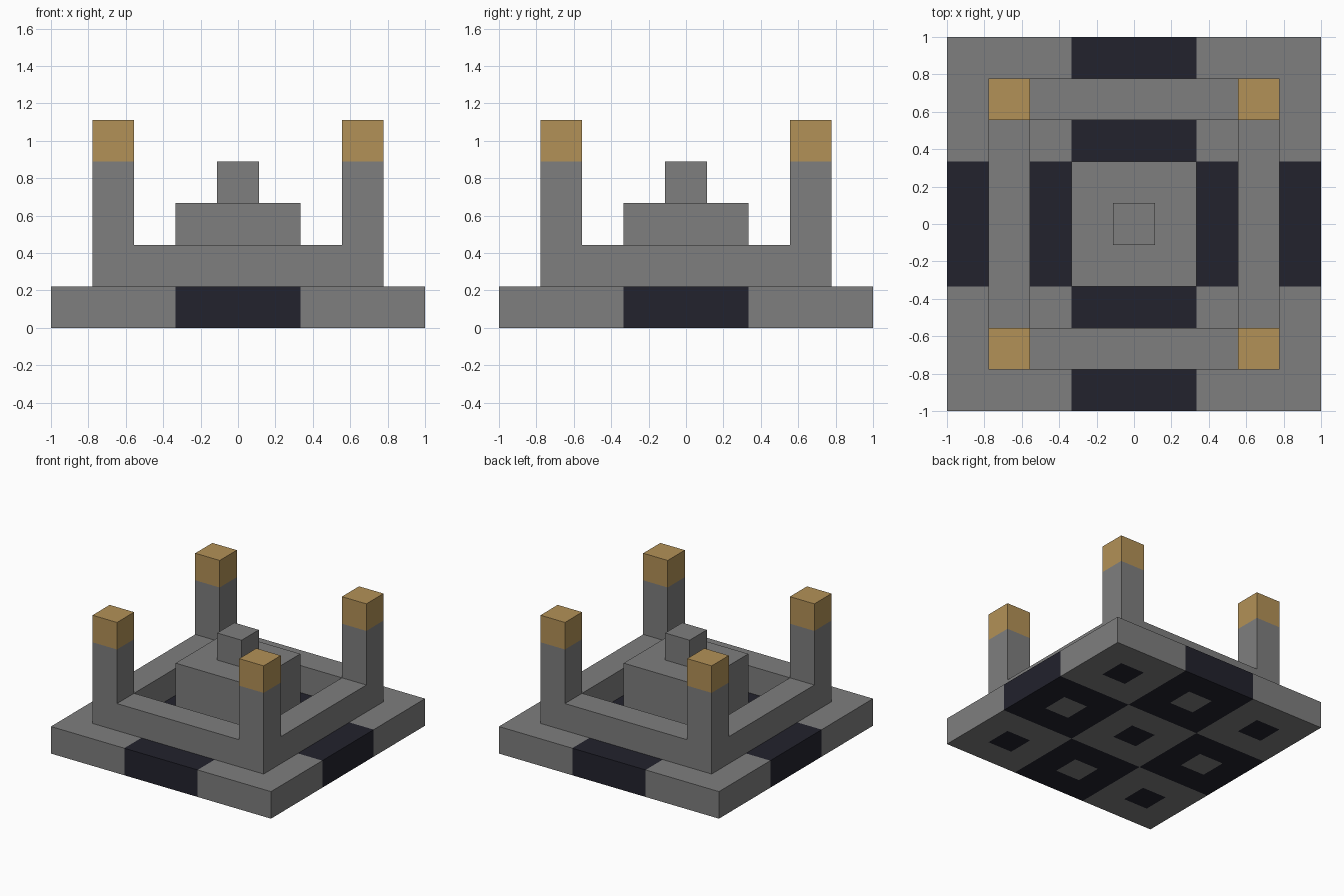
import bpy
import bmesh
from mathutils import Vector

if "Cube" in bpy.data.objects:
    bpy.data.objects.remove(bpy.data.objects["Cube"])

U = 2 / 9  # side of one building block


def material(name, rgb):
    mat = bpy.data.materials.new(name)
    mat.use_nodes = True
    color = (*rgb, 1)
    mat.diffuse_color = color
    mat.node_tree.nodes["Principled BSDF"].inputs["Base Color"].default_value = color
    return mat


stone = material("grey stone", (0.21, 0.21, 0.21))
dark = material("dark slate", (0.016, 0.016, 0.026))
gold = material("dull gold", (0.45, 0.285, 0.095))


def flat_grid(blocks, level):
    """Square grid of block-sized faces at a given level."""
    bm = bmesh.new()
    bmesh.ops.create_grid(bm, x_segments=blocks, y_segments=blocks, size=blocks * U / 2)
    bmesh.ops.translate(bm, verts=bm.verts, vec=(0, 0, level * U))
    return bm


def raise_faces(bm, faces, blocks):
    """Extrude faces upwards and return the new top faces."""
    result = bmesh.ops.extrude_face_region(bm, geom=faces)["geom"]
    verts = [g for g in result if isinstance(g, bmesh.types.BMVert)]
    bmesh.ops.translate(bm, verts=verts, vec=(0, 0, blocks * U))
    return [g for g in result if isinstance(g, bmesh.types.BMFace)]


def reach(face):
    """Distances of a face from the two centre lines, in blocks."""
    c = face.calc_center_median() / U
    return abs(c.x), abs(c.y)


def finish(bm, name, mats, rule=None):
    bmesh.ops.recalc_face_normals(bm, faces=bm.faces)
    for face in bm.faces:
        face.material_index = rule(face.calc_center_median()) if rule else 0
    mesh = bpy.data.meshes.new(name)
    bm.to_mesh(mesh)
    bm.free()
    for mat in mats:
        mesh.materials.append(mat)
    bpy.context.collection.objects.link(bpy.data.objects.new(name, mesh))


# Base slab: three by three checker, each tile with an opposite centre block
def checker(center):
    i, j = (round(v / U * 0.99) + 4 for v in center.xy)
    odd_tile = (i // 3 + j // 3) % 2
    tile_center = i % 3 == 1 and j % 3 == 1
    return int(odd_tile != tile_center)


bm = flat_grid(9, 0)
raise_faces(bm, bm.faces[:], 1)
finish(bm, "base_slab", [stone, dark], checker)

# Low square wall with four gold-capped corner pillars
bm = flat_grid(7, 1)
inner = [f for f in bm.faces if max(reach(f)) < 2.5]
bmesh.ops.delete(bm, geom=inner, context="FACES")
top = raise_faces(bm, bm.faces[:], 1)
for corner in [f for f in top if min(reach(f)) > 2.5]:
    shaft_top = raise_faces(bm, [corner], 2)
    raise_faces(bm, shaft_top, 1)
finish(bm, "wall_and_pillars", [stone, gold], lambda c: int(c.z > 4.1 * U))

# Stepped centre block
bm = flat_grid(3, 1)
top = raise_faces(bm, bm.faces[:], 2)
raise_faces(bm, [f for f in top if max(reach(f)) < 0.5], 1)
finish(bm, "centre_block", [stone])
